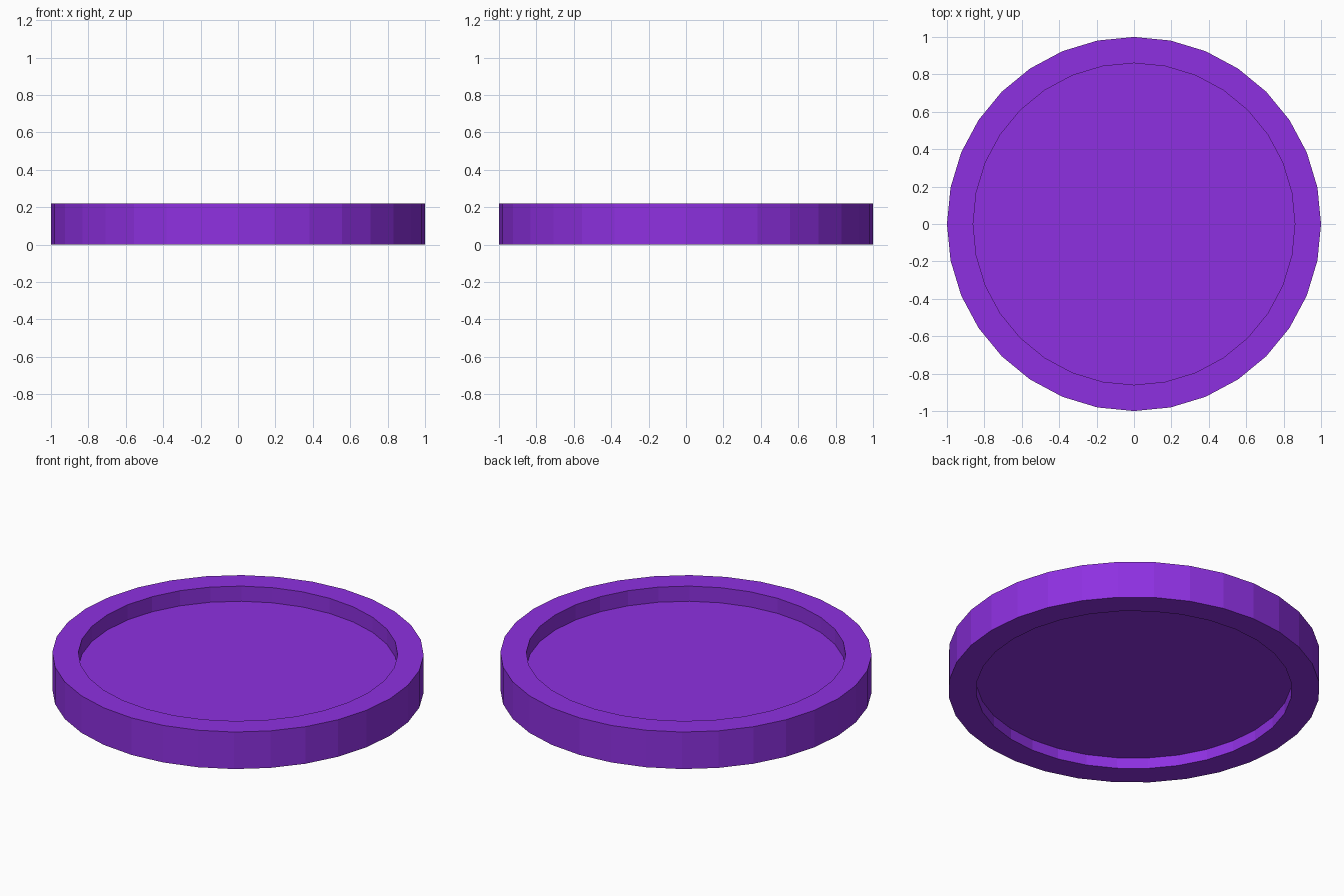
import bpy, bmesh
from math import cos, sin, tau

if "Cube" in bpy.data.objects:
    bpy.data.objects.remove(bpy.data.objects["Cube"])

SIDES = 32

# Half cross-section (radius, z), from the top floor over the rim to the underside floor
PROFILE = [(0.86, 0.13), (0.86, 0.22), (1.0, 0.22),
           (1.0, 0.0), (0.85, 0.0), (0.85, 0.065)]

# Round shallow tray, recessed on both faces
bm = bmesh.new()
rings = [[bm.verts.new((r * cos(tau * i / SIDES), r * sin(tau * i / SIDES), z))
          for i in range(SIDES)] for r, z in PROFILE]
for a, b in zip(rings, rings[1:]):
    for i in range(SIDES):
        j = (i + 1) % SIDES
        bm.faces.new((a[i], a[j], b[j], b[i]))

# Floor seen from above and from below
bm.faces.new(rings[0])
bm.faces.new(rings[-1])
bmesh.ops.recalc_face_normals(bm, faces=bm.faces)

mesh = bpy.data.meshes.new("round_tray")
bm.to_mesh(mesh)
bm.free()
tray = bpy.data.objects.new("round_tray", mesh)
bpy.context.collection.objects.link(tray)

# Purple
mat = bpy.data.materials.new("purple")
mat.diffuse_color = (0.27, 0.03, 0.75, 1)
mat.use_nodes = True
mat.node_tree.nodes["Principled BSDF"].inputs["Base Color"].default_value = mat.diffuse_color
mesh.materials.append(mat)
